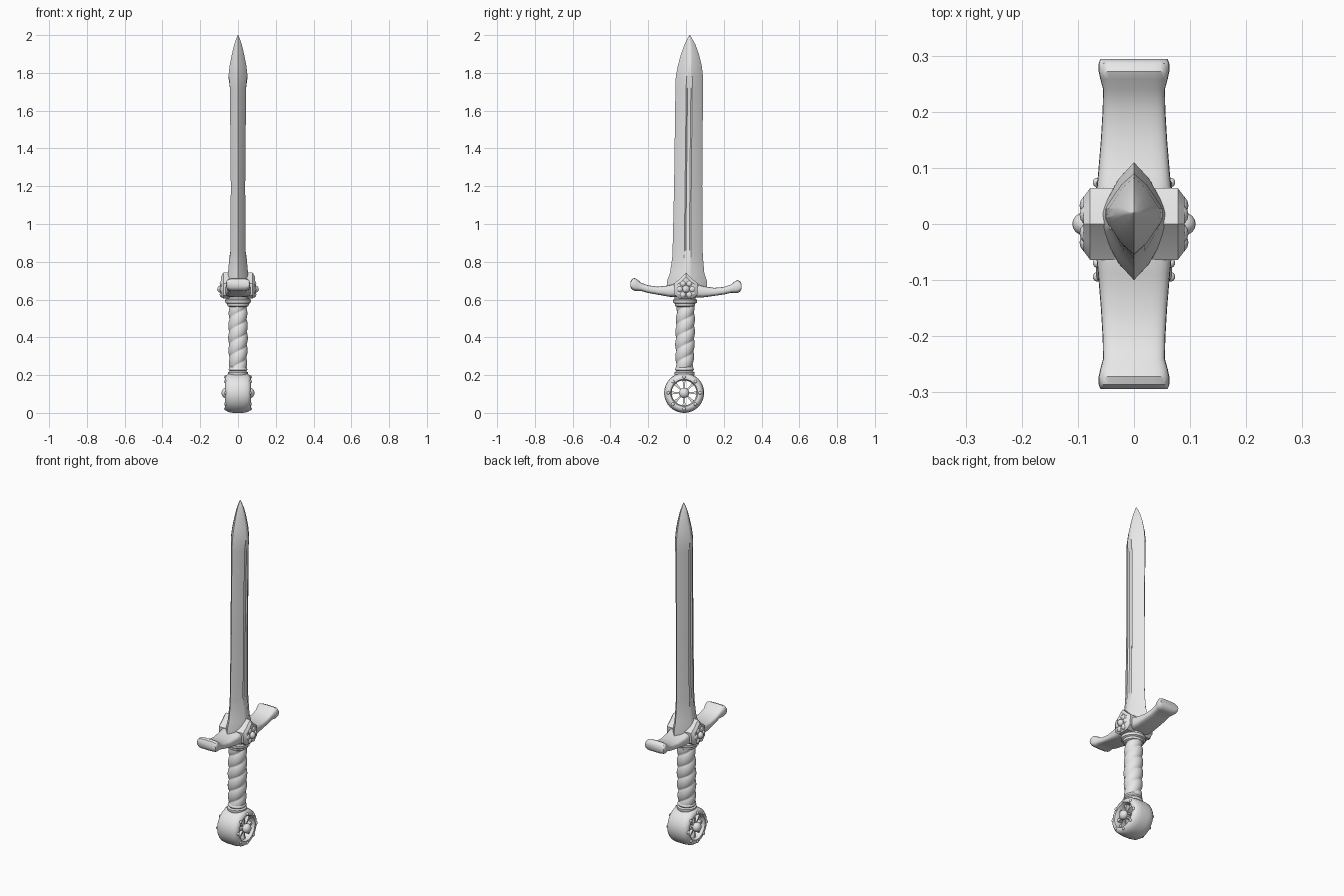
import bpy, bmesh, math
from math import sin, cos, pi, tau
from mathutils import Matrix, Vector

cube = bpy.data.objects.get("Cube")
if cube:
    bpy.data.objects.remove(cube, do_unlink=True)

mat = bpy.data.materials.new("pale grey")
mat.use_nodes = True
grey = (0.8, 0.8, 0.8, 1)
mat.diffuse_color = grey
mat.node_tree.nodes["Principled BSDF"].inputs["Base Color"].default_value = grey


def finish(name, bm, angle=40):
    bmesh.ops.recalc_face_normals(bm, faces=bm.faces)
    mesh = bpy.data.meshes.new(name)
    bm.to_mesh(mesh)
    bm.free()
    obj = bpy.data.objects.new(name, mesh)
    bpy.context.collection.objects.link(obj)
    mesh.materials.append(mat)
    bpy.ops.object.select_all(action='DESELECT')
    obj.select_set(True)
    bpy.context.view_layer.objects.active = obj
    bpy.ops.object.shade_smooth_by_angle(angle=math.radians(angle))
    return obj


def loft(name, rings, angle=40, closed=False):
    """Skin a list of equal-length point rings."""
    bm = bmesh.new()
    rows = [[bm.verts.new(p) for p in ring] for ring in rings]
    n = len(rows[0])
    pairs = list(zip(rows, rows[1:] + rows[:1])) if closed else list(zip(rows, rows[1:]))
    for a, b in pairs:
        for i in range(n):
            j = (i + 1) % n
            bm.faces.new((a[i], a[j], b[j], b[i]))
    if not closed:
        bm.faces.new(rows[0])
        bm.faces.new(rows[-1])
    return finish(name, bm, angle)


def power(v, e):
    return math.copysign(abs(v) ** e, v)


def lathe(name, profile, cy=0.0, squash=1.0, n=32):
    return loft(name, [[(r * cos(tau * i / n), cy + squash * r * sin(tau * i / n), z)
                        for i in range(n)] for r, z in profile])


def ball(name, loc, size, segs=16):
    bm = bmesh.new()
    bmesh.ops.create_uvsphere(bm, u_segments=segs, v_segments=segs // 2, radius=1,
                              matrix=Matrix.Translation(loc) @ Matrix.Diagonal((*size, 1)))
    return finish(name, bm, 60)


# Blade: z, rear edge y, front edge y, half thickness, groove depth
stations = [(0.64, -0.10, 0.11, 0.062, 0), (0.70, -0.10, 0.11, 0.06, 0),
            (0.74, -0.085, 0.097, 0.053, 0), (0.82, -0.073, 0.09, 0.046, 0),
            (0.86, -0.071, 0.088, 0.043, 0.009), (1.2, -0.063, 0.086, 0.041, 0.009),
            (1.72, -0.056, 0.09, 0.046, 0.009), (1.78, -0.054, 0.09, 0.051, 0),
            (1.84, -0.043, 0.083, 0.044, 0), (1.9, -0.026, 0.068, 0.032, 0),
            (1.95, -0.008, 0.05, 0.02, 0), (1.985, 0.01, 0.03, 0.008, 0),
            (2.0, 0.019, 0.021, 0.001, 0)]
rings = []
for z, y0, y1, t, g in stations:
    c, h = (y0 + y1) / 2, (y1 - y0) / 2
    half = [(0, 1), (0.45 * t, 0.72), (0.93 * t, 0.22), (t - g, 0.12), (t - g, -0.12),
            (0.93 * t, -0.22), (0.45 * t, -0.72)]
    ring = half + [(-x, -y) for x, y in half]
    rings.append([(x, c + y * h, z) for x, y in ring])
loft("blade", rings, 25)

# Crossguard: distance out, centre height, half height, half width
arm = [(0.05, 0.65, 0.037, 0.068), (0.09, 0.645, 0.03, 0.064), (0.15, 0.647, 0.021, 0.059),
       (0.20, 0.655, 0.02, 0.056), (0.24, 0.668, 0.022, 0.055), (0.258, 0.676, 0.031, 0.06),
       (0.272, 0.68, 0.034, 0.063), (0.286, 0.681, 0.028, 0.063), (0.294, 0.681, 0.014, 0.06)]
rings = []
for y, z, h, w in [(-a[0], *a[1:]) for a in reversed(arm)] + arm:
    drop = 0.012 * max(0, y) / 0.29
    rings.append([(w * power(cos(tau * i / 24), 0.45), y,
                   z - drop + h * power(sin(tau * i / 24), 0.6)) for i in range(24)])
loft("crossguard", rings)

# Gabled block in the middle of the guard
gable = [(-0.06, 0.625), (-0.035, 0.605), (0.035, 0.605), (0.06, 0.625),
         (0.064, 0.685), (0.035, 0.707), (0, 0.742), (-0.035, 0.707), (-0.064, 0.685)]
loft("guard_block", [[(x, y * s, 0.66 + (z - 0.66) * s) for y, z in gable]
                     for x, s in [(-0.09, 0.75), (-0.078, 1), (0.078, 1), (0.09, 0.75)]], 35)

# Rosettes on both faces of the guard block
for side, label in ((1, "left"), (-1, "right")):
    ball(label + "_rosette_centre", (side * 0.09, 0, 0.655), (0.02, 0.02, 0.02))
    for k in range(6):
        a = tau * k / 6
        ball(f"{label}_rosette_petal_{k}",
             (side * 0.084, 0.033 * cos(a), 0.655 + 0.033 * sin(a)), (0.013, 0.017, 0.017), 12)

# Collars at both ends of the grip
lathe("upper_collar", [(0.045, 0.56), (0.056, 0.566), (0.058, 0.578), (0.067, 0.583),
                       (0.069, 0.598), (0.06, 0.604), (0.062, 0.63)], -0.005, 0.93)
lathe("lower_collar", [(0.046, 0.19), (0.052, 0.202), (0.052, 0.215), (0.044, 0.221),
                       (0.05, 0.228), (0.048, 0.238), (0.042, 0.244)], -0.008)

# Spiral wrapped grip
rings = []
for k in range(91):
    t = k / 90
    z = 0.225 + 0.345 * t
    base = 0.041 + 0.008 * sin(pi * min(1, t * 0.75 + 0.1))
    ring = []
    for i in range(40):
        a = tau * i / 40
        wave = abs(sin(a - pi * (z - 0.225) / 0.068))
        r = base - 0.005 + 0.008 * wave ** 0.6
        ring.append((r * cos(a), -0.008 + 0.006 * t + r * sin(a), z))
    rings.append(ring)
loft("grip", rings, 60)

# Wheel pommel: rim turned about the x axis
PY, PZ = -0.01, 0.106
section = [(0.05, 0.102), (0.062, 0.094), (0.068, 0.083), (0.066, 0.072), (0.052, 0.066)]
section += [(-x, r) for x, r in reversed(section)] + [(-0.025, 0.106), (0.025, 0.106)]
loft("pommel_rim", [[(x, PY + r * cos(tau * i / 40), PZ + r * sin(tau * i / 40))
                     for x, r in section] for i in range(40)], 40, closed=True)

# Pommel hub with a knob on each face
bm = bmesh.new()
bmesh.ops.create_cone(bm, cap_ends=True, segments=20, radius1=0.021, radius2=0.021, depth=0.12,
                      matrix=Matrix.Translation((0, PY, PZ)) @ Matrix.Rotation(pi / 2, 4, 'Y'))
finish("pommel_hub", bm)
for side, label in ((1, "left"), (-1, "right")):
    ball(label + "_pommel_knob", (side * 0.065, PY, PZ), (0.022, 0.027, 0.027), 20)

# Eight spokes, flaring towards the rim, and studs around the rim
for k in range(8):
    a = tau * k / 8
    out, across = Vector((0, cos(a), sin(a))), Vector((0, -sin(a), cos(a)))
    centre = Vector((0, PY, PZ))
    loft(f"pommel_spoke_{k}",
         [[centre + out * r + across * w * sy + Vector((sx * 0.05, 0, 0))
           for sx, sy in ((-1, -1), (1, -1), (1, 1), (-1, 1))]
          for r, w in ((0.012, 0.004), (0.05, 0.005), (0.072, 0.011))])
    for side, label in ((1, "left"), (-1, "right")):
        ball(f"{label}_rim_stud_{k}", centre + out * 0.084 + Vector((side * 0.066, 0, 0)),
             (0.008, 0.009, 0.009), 10)
